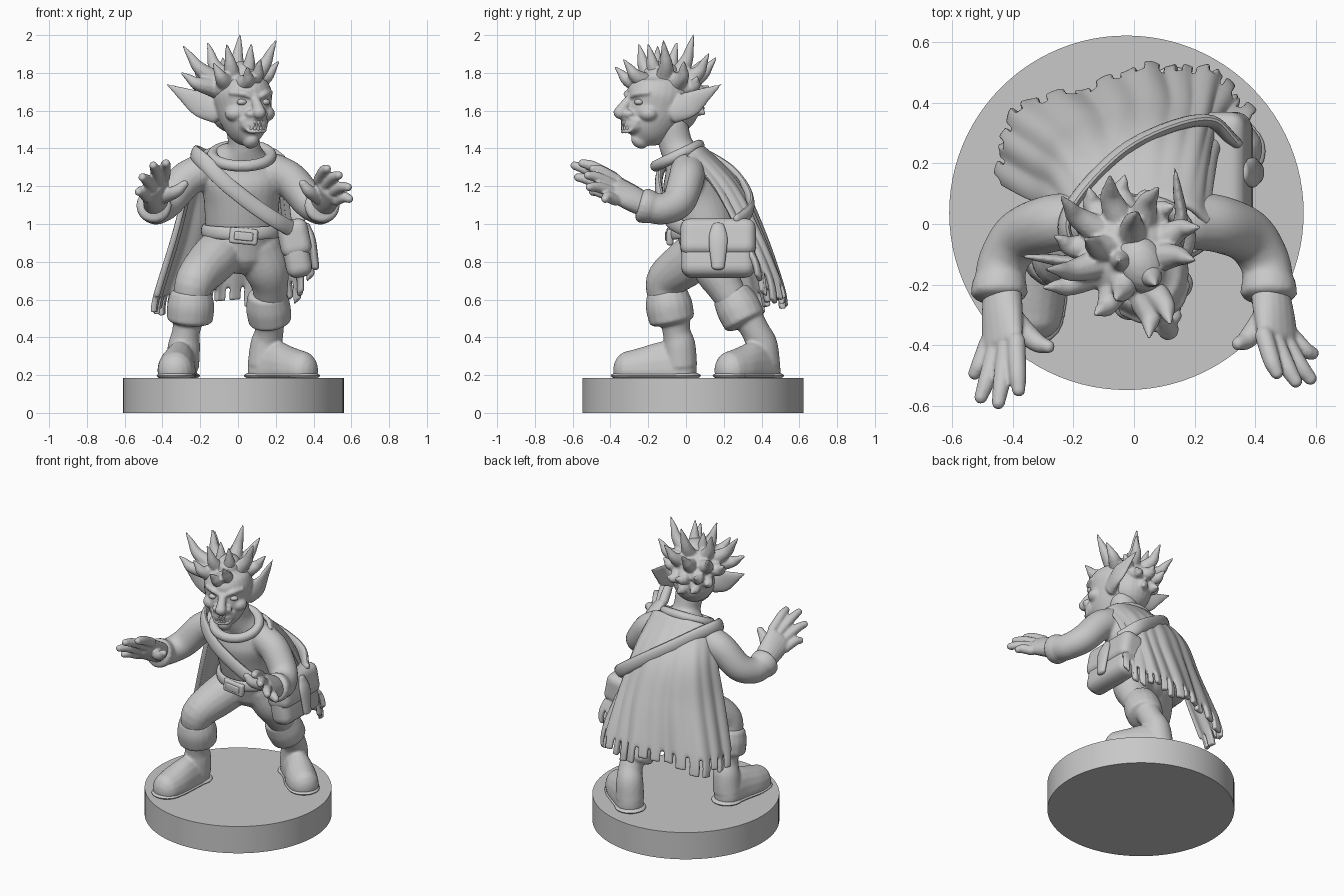
import bpy, bmesh, math, random
from mathutils import Vector as V, Matrix as M

if "Cube" in bpy.data.objects:
    bpy.data.objects.remove(bpy.data.objects["Cube"])

random.seed(4)
grey = bpy.data.materials.new("plain grey")
grey.diffuse_color = (0.58, 0.58, 0.58, 1)
grey.use_nodes = True
grey.node_tree.nodes["Principled BSDF"].inputs["Base Color"].default_value = grey.diffuse_color


def spline(pts, steps):
    """Catmull-Rom through tuples of any length."""
    p = [tuple(2 * a - b for a, b in zip(pts[0], pts[1]))] + list(pts)
    p.append(tuple(2 * a - b for a, b in zip(pts[-1], pts[-2])))
    out = []
    for i in range(1, len(p) - 2):
        for k in range(steps):
            t = k / steps
            out.append(tuple(0.5 * (2 * b + (c - a) * t + (2 * a - 5 * b + 4 * c - d) * t * t
                       + (3 * b - a - 3 * c + d) * t ** 3)
                       for a, b, c, d in zip(p[i - 1], p[i], p[i + 1], p[i + 2])))
    return out + [tuple(pts[-1])]


def tube(bm, pts, ref=(0, 0, 1), n=18, steps=6, cap=0.9, mat=M()):
    """Rounded sweep; points are x, y, z, half width[, half height along ref]."""
    s = spline([tuple(p) if len(p) == 5 else tuple(p) + (p[3],) for p in pts], steps)
    c = [V(p[:3]) for p in s]
    rings = []
    for i, p in enumerate(s):
        t = (c[min(i + 1, len(c) - 1)] - c[max(i - 1, 0)]).normalized()
        side = t.cross(V(ref)).normalized()
        rings.append((c[i], t, side, side.cross(t), max(p[3], .002), max(p[4], .002)))

    def ends(r, sign):
        d = min(r[4], r[5]) * cap
        return [(r[0] + r[1] * sign * d * math.sin(w), r[1], r[2], r[3],
                 r[4] * math.cos(w), r[5] * math.cos(w)) for w in (.4, .8, 1.15, 1.45)]
    rings = ends(rings[0], -1)[::-1] + rings + ends(rings[-1], 1)
    loops = []
    for o, t, x, y, a, b in rings:
        loops.append([bm.verts.new(mat @ (o + x * a * math.cos(w) + y * b * math.sin(w)))
                      for w in (2 * math.pi * k / n for k in range(n))])
    for l, m in zip(loops, loops[1:]):
        for k in range(n):
            bm.faces.new((l[k], l[(k + 1) % n], m[(k + 1) % n], m[k]))
    bm.faces.new(loops[0][::-1])
    bm.faces.new(loops[-1])


def ball(bm, loc, size, mat=M()):
    bmesh.ops.create_uvsphere(bm, u_segments=20, v_segments=14, radius=1,
                              matrix=mat @ M.Translation(loc) @ M.Diagonal((*size, 1)))


def box(bm, size, mat, bevel):
    r = bmesh.ops.create_cube(bm, size=1, matrix=mat @ M.Diagonal((*size, 1)))
    edges = list({e for v in r["verts"] for e in v.link_edges})
    bmesh.ops.bevel(bm, geom=edges, offset=bevel, segments=4, profile=.5, affect='EDGES')


def ring(cx, cy, cz, rx, ry, slope, a, b):
    return [(cx + rx * math.sin(w), cy + ry * math.cos(w), cz + slope * math.cos(w), a, b)
            for w in (2 * math.pi * k / 16 for k in range(17))]


def finish(bm, name, voxel=0, smooth=4):
    bmesh.ops.recalc_face_normals(bm, faces=bm.faces)
    me = bpy.data.meshes.new(name)
    bm.to_mesh(me)
    bm.free()
    ob = bpy.data.objects.new(name, me)
    bpy.context.collection.objects.link(ob)
    me.materials.append(grey)
    bpy.context.view_layer.objects.active = ob
    ob.select_set(True)
    bpy.ops.object.shade_smooth_by_angle(angle=math.radians(45))
    ob.select_set(False)
    if voxel:
        r = ob.modifiers.new("fuse", 'REMESH')
        r.mode, r.voxel_size, r.use_smooth_shade = 'VOXEL', voxel, True
        s = ob.modifiers.new("soften", 'SMOOTH')
        s.factor, s.iterations = .5, smooth
    return ob


new = bmesh.new

# round base
bm = new()
bmesh.ops.create_cone(bm, cap_ends=True, segments=96, radius1=.585, radius2=.585, depth=.185,
                      matrix=M.Translation((-.025, .037, .0925)))
finish(bm, "base")

# torso with neck, sleeves and trousers
bm = new()
tube(bm, [(.02, .12, .86, .16, .14), (.02, .11, .97, .19, .165), (.02, .07, 1.12, .2, .17),
          (.02, .03, 1.25, .22, .16), (.02, -.01, 1.34, .18, .11), (.03, -.05, 1.41, .09, .09),
          (.025, -.08, 1.52, .09, .09)], ref=(0, 1, 0), n=28)
for s in (-1, 1):
    tube(bm, [(s * .19, .01, 1.28, .095), (s * .28, .0, 1.23, .095), (s * .375, -.04, 1.12, .09),
              (s * .43, -.12, 1.08, .083), (s * .445, -.2, 1.09, .084)])
    tube(bm, [(s * .445, -.19, 1.088, .09), (s * .445, -.23, 1.1, .095)], cap=.3)
tube(bm, [(-.06, .12, .88, .13), (-.15, .0, .79, .125), (-.23, -.11, .69, .105), (-.25, -.08, .55, .09)],
     ref=(1, 0, 0))
tube(bm, [(.1, .13, .88, .13), (.15, .16, .76, .12), (.17, .21, .66, .095), (.17, .3, .52, .08)],
     ref=(1, 0, 0))
finish(bm, "body_clothes", .011)

# boots: shaft, turned cuff, foot, sole
for name, cuff, shaft, foot in (
    ("left_boot", [(-.25, -.1, .635, .11), (-.25, -.09, .57, .125), (-.255, -.075, .495, .122)],
     [(-.26, -.06, .52, .085), (-.275, -.05, .43, .074), (-.285, -.035, .36, .085), (-.295, -.03, .25, .09)],
     [(-.3, -.02), (-.31, -.12), (-.325, -.23), (-.33, -.3)]),
    ("right_boot", [(.155, .24, .625, .105), (.16, .275, .56, .118), (.17, .31, .49, .115)],
     [(.17, .32, .52, .08), (.165, .37, .43, .076), (.15, .4, .36, .085), (.14, .41, .25, .09)],
     [(.13, .42), (.21, .355), (.28, .29), (.335, .24)])):
    bm = new()
    tube(bm, cuff, ref=(0, 1, 0), cap=.25)
    tube(bm, shaft, ref=(0, 1, 0), cap=.3)
    tube(bm, [(x, y, .225, a, b) for (x, y), a, b in
              zip(foot, (.085, .09, .1, .095), (.15, .155, .125, .105))])
    finish(bm, name, .009)
    bm = new()
    tube(bm, [(x, y, .197, a, .022) for (x, y), a in zip(foot, (.092, .096, .105, .1))], n=20, cap=.2)
    for x, y in (foot[0], foot[3]):
        ball(bm, (x, y, .197), (.099, .099, .022))
    finish(bm, name + "_sole")

# hands
for name, s, wrist, knuck, tips, thumb in (
    ("right_hand", 1, (.445, -.2, 1.09), (.475, -.37, 1.18),
     [(.475, -.5, 1.295), (.54, -.53, 1.26), (.59, -.52, 1.195), (.595, -.43, 1.13)], (.33, -.41, 1.225)),
    ("left_hand", -1, (-.435, -.2, 1.09), (-.435, -.39, 1.195),
     [(-.38, -.56, 1.325), (-.45, -.605, 1.315), (-.51, -.585, 1.25), (-.53, -.5, 1.17)], (-.265, -.42, 1.22))):
    bm = new()
    across = V((s * .65, -.05, -.75))
    w, k = V(wrist), V(knuck)
    tube(bm, [(*w, .06, .065), (*w.lerp(k, .5), .055, .08), (*k, .04, .088)], ref=across)
    for i, tip in enumerate(tips):
        b, t = k + across * (i - 1.5) * .047, V(tip)
        mid = b.lerp(t, .55) + V((0, -.01, .014))
        tube(bm, [(*b, .031), (*mid, .029), (*t.lerp(mid, .15), .022)], n=12)
    b, t = w.lerp(k, .4), V(thumb)
    tube(bm, [(*b, .042), (*(b.lerp(t, .6) + V((0, -.02, -.015))), .034), (*t.lerp(b, .1), .022)], n=12)
    finish(bm, name, .007, 2)

# head, modelled facing -y and then turned to its left
T = M.Translation((.02, -.13, 0)) @ M.Rotation(math.radians(23), 4, 'Z')
bm = new()
tube(bm, [(0, -.125, 1.44, .042, .05), (0, -.1, 1.48, .085, .11), (0, -.065, 1.54, .12, .145),
          (0, -.03, 1.61, .142, .165), (0, -.01, 1.68, .152, .178), (0, 0, 1.75, .13, .155),
          (0, 0, 1.79, .08, .1)], ref=(0, 1, 0), n=28, mat=T)
ball(bm, (0, -.15, 1.53), (.08, .075, .058), T)
tube(bm, [(0, -.165, 1.68, .022), (0, -.21, 1.63, .027), (0, -.238, 1.588, .036)],
     ref=(1, 0, 0), mat=T)
for s in (-1, 1):
    ball(bm, (s * .036, -.2, 1.582), (.026, .03, .022), T)
    ball(bm, (s * .08, -.11, 1.585), (.06, .055, .045), T)
    tube(bm, [(s * .02, -.185, 1.67, .013), (s * .065, -.172, 1.69, .017), (s * .115, -.125, 1.695, .013)],
         n=10, mat=T)
for z in (1.555, 1.49):  # lips
    tube(bm, [(-.075, -.165, 1.545, .008), (-.045, -.2, z + .003, .01), (0, -.22, z, .011),
              (.045, -.2, z + .003, .01), (.075, -.165, 1.545, .008)], n=10, mat=T)
# long pointed ears
for root, mid, tip in (((-.11, -.13, 1.595), (-.2, -.125, 1.635), (-.375, -.105, 1.738)),
                       ((.13, -.07, 1.595), (.155, .02, 1.635), (.135, .185, 1.738))):
    tube(bm, [(*root, .035, .065), (*mid, .022, .068), (*V(mid).lerp(V(tip), .5), .016, .038),
              (*tip, .004, .004)], ref=(0, 0, 1))
finish(bm, "head", .0075, 3)

# eyes and teeth
bm = new()
for s in (-1, 1):
    ball(bm, (s * .066, -.158, 1.645), (.028, .024, .017), T)
finish(bm, "eyes")
bm = new()
for i in range(-3, 4):
    y = -.221 + i * i * .0037
    for z, d in ((1.546, -.02), (1.502, .018)):
        tube(bm, [(i * .017, y, z + i * i * .0008, .009), (i * .017, y - .004, z + d, .004)], ref=(0, 1, 0),
             n=8, steps=2, mat=T)
finish(bm, "teeth")

# hair: cap and curved spikes
bm = new()
centre = V((-.01, -.11, 1.7))
ball(bm, (-.015, -.1, 1.725), (.155, .165, .1))
ball(bm, (-.02, -.06, 1.62), (.135, .13, .14))
tips = [(-.29, -.15, 1.94), (-.16, -.05, 1.96), (.01, .04, 2.0), (.2, -.12, 1.97), (.215, -.01, 1.86),
        (-.3, -.21, 1.8), (-.24, .09, 1.87), (-.08, .16, 1.88), (.05, -.375, 1.83), (.12, -.33, 1.87),
        (-.06, -.25, 1.95), (-.13, -.3, 1.85), (.08, .12, 1.9), (.07, -.2, 1.95), (-.26, -.04, 1.78),
        (-.15, .12, 1.73), (-.03, .16, 1.71), (.07, .11, 1.68), (-.11, .1, 1.61), (.0, .1, 1.58),
        (-.18, .03, 1.66), (-.05, -.12, 1.93), (.13, .06, 1.78)]
for tip in tips:
    t = V(tip)
    d = (t - centre).normalized()
    b = centre + V((d.x * .1, d.y * .11, d.z * .06))
    mid = b.lerp(t, .5) + V((d.x * .02 - d.y * .02, d.y * .02 + d.x * .02, -.018))
    tube(bm, [(*b, .06), (*mid, .037), (*mid.lerp(t, .55), .021), (*t, .006)],
         ref=(.3, .8, .1), n=10, steps=4)
finish(bm, "spiky_hair", .0075, 3)

# collar, belt and buckle
bm = new()
tube(bm, ring(.02, -.045, 1.362, .155, .115, .055, .03, .031), cap=.1, steps=3)
finish(bm, "collar", .009, 3)
bm = new()
tube(bm, ring(.02, .1, .965, .2, .18, .015, .016, .034), cap=.1, steps=3)
finish(bm, "belt")
bm = new()
at = M.Translation((.03, -.085, .935)) @ M.Rotation(.1, 4, 'Y')
box(bm, (.15, .035, .085), at, .014)
box(bm, (.1, .02, .045), at @ M.Translation((0, -.015, 0)), .008)
finish(bm, "buckle")

# tattered cape with folds and fringe
rows = [
    [(-.22, -.02, 1.36), (-.14, .05, 1.4), (-.03, .075, 1.41), (.08, .075, 1.41), (.18, .05, 1.4), (.24, .0, 1.36)],
    [(-.27, .06, 1.18), (-.23, .2, 1.2), (-.08, .27, 1.2), (.1, .28, 1.2), (.21, .23, 1.2), (.25, .14, 1.2)],
    [(-.33, .08, .93), (-.3, .26, .93), (-.1, .37, .95), (.12, .4, .95), (.24, .36, .95), (.28, .27, .96)],
    [(-.42, .13, .61), (-.4, .33, .62), (-.15, .44, .65), (.1, .5, .67), (.27, .47, .68), (.38, .34, .82)]]
rows.append([(x * 1.03, y + .02, z - .12) for x, y, z in rows[-1]])
cols = list(zip(*[spline(r, 24) for r in rows]))
grid = [spline(c, 7) for c in cols]
bm = new()
verts = []
for i, col in enumerate(grid):
    line = []
    for j, p in enumerate(col):
        f = min(j / 21, 1)
        out = V((p[0], p[1] - .05, 0)).normalized()
        line.append(bm.verts.new(V(p) + out * f * (.008 * math.sin(i * .5) + .01 * math.sin(i * .21 + 1))))
    verts.append(line)
length = [random.randint(24, 28) for _ in range(20)]
for i in range(len(verts) - 1):
    for j in range(28):
        if j >= 21 and (i % 7 < 2 or j >= length[i // 7]):
            continue
        bm.faces.new((verts[i][j], verts[i + 1][j], verts[i + 1][j + 1], verts[i][j + 1]))
bmesh.ops.delete(bm, geom=[v for v in bm.verts if not v.link_faces], context='VERTS')
cape = finish(bm, "tattered_cape")
m = cape.modifiers.new("thickness", 'SOLIDIFY')
m.thickness, m.offset = .03, 0
m = cape.modifiers.new("round", 'SUBSURF')
m.levels = m.render_levels = 1

# shoulder strap, over the chest and across the cape
bm = new()
strap = [(.29, .0, .97), (.2, -.085, 1.02), (.08, -.125, 1.1), (-.07, -.145, 1.22), (-.18, -.11, 1.33),
         (-.23, -.01, 1.375), (-.18, .1, 1.355), (-.04, .24, 1.27), (.12, .32, 1.17), (.25, .34, 1.08),
         (.33, .27, 1.01)]
tube(bm, [(*p, .02, .042) for p in strap], ref=(.25, .1, 1), n=14)
finish(bm, "bag_strap")

# shoulder bag with flap and closing tab
at = M.Translation((.305, .17, .865)) @ M.Rotation(-.2, 4, 'Y')
bm = new()
box(bm, (.14, .39, .3), at, .055)
finish(bm, "bag")
bm = new()
box(bm, (.165, .4, .2), at @ M.Translation((.005, 0, .06)), .05)
finish(bm, "bag_flap", .009, 4)
bm = new()
tube(bm, [(.08, 0, .11, .02, .035), (.095, 0, .03, .02, .05), (.085, 0, -.11, .02, .035)],
     ref=(0, 1, 0), mat=at)
finish(bm, "bag_tab")
